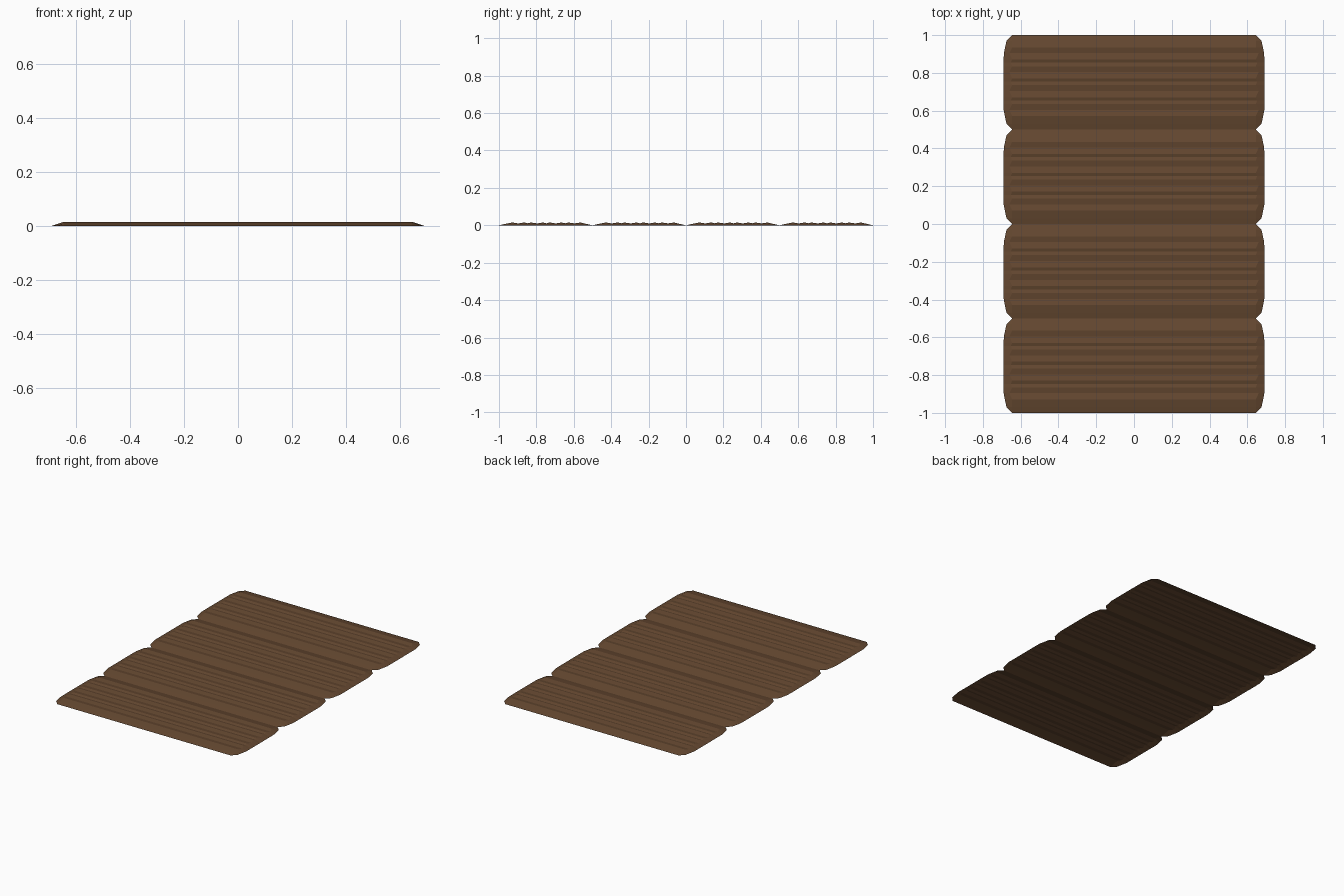
import bpy, bmesh

if "Cube" in bpy.data.objects:
    bpy.data.objects.remove(bpy.data.objects["Cube"])

mat = bpy.data.materials.new("brown_wood")
mat.diffuse_color = (0.13, 0.065, 0.03, 1)
mat.use_nodes = True
mat.node_tree.nodes["Principled BSDF"].inputs["Base Color"].default_value = mat.diffuse_color

# Half outline of one panel: (distance along y, half width)
OUTLINE = [(0, .645), (.03, .675), (.1, .69), (.4, .69), (.47, .675), (.5, .645)]


def half_width(t):
    for (a, wa), (b, wb) in zip(OUTLINE, OUTLINE[1:]):
        if t <= b:
            return wa + (wb - wa) * (t - a) / (b - a)
    return OUTLINE[-1][1]


# Ridged profile: (distance along y, half width of the flat crest, height)
profile = [(0, .645, 0), (.03, .645, .0069)]
for i in range(4):
    p = .065 + .1 * i
    profile += [(p, .645, .015), (p + .031, .66, .01), (p + .064, .645, .015)]
    if i < 3:
        profile.append((p + .081, .652, .0105))
profile += [(.47, .645, .0069), (.5, .645, 0)]


def panel(name, y0):
    bm = bmesh.new()
    rows = []
    for t, w, z in profile:
        o, y = half_width(t), y0 - t
        rows.append([bm.verts.new(c) for c in
                     ((-o, y, 0), (-w, y, z), (w, y, z), (o, y, 0))])
    for a, b in zip(rows, rows[1:]):
        for k in range(3):
            bm.faces.new((a[k], b[k], b[k + 1], a[k + 1]))
    bmesh.ops.remove_doubles(bm, verts=bm.verts, dist=1e-5)
    me = bpy.data.meshes.new(name)
    bm.to_mesh(me)
    bm.free()
    me.materials.append(mat)
    ob = bpy.data.objects.new(name, me)
    bpy.context.collection.objects.link(ob)


# Four ridged panels in a row
for i in range(4):
    panel(f"ridged_panel_{i + 1}", 1 - .5 * i)
